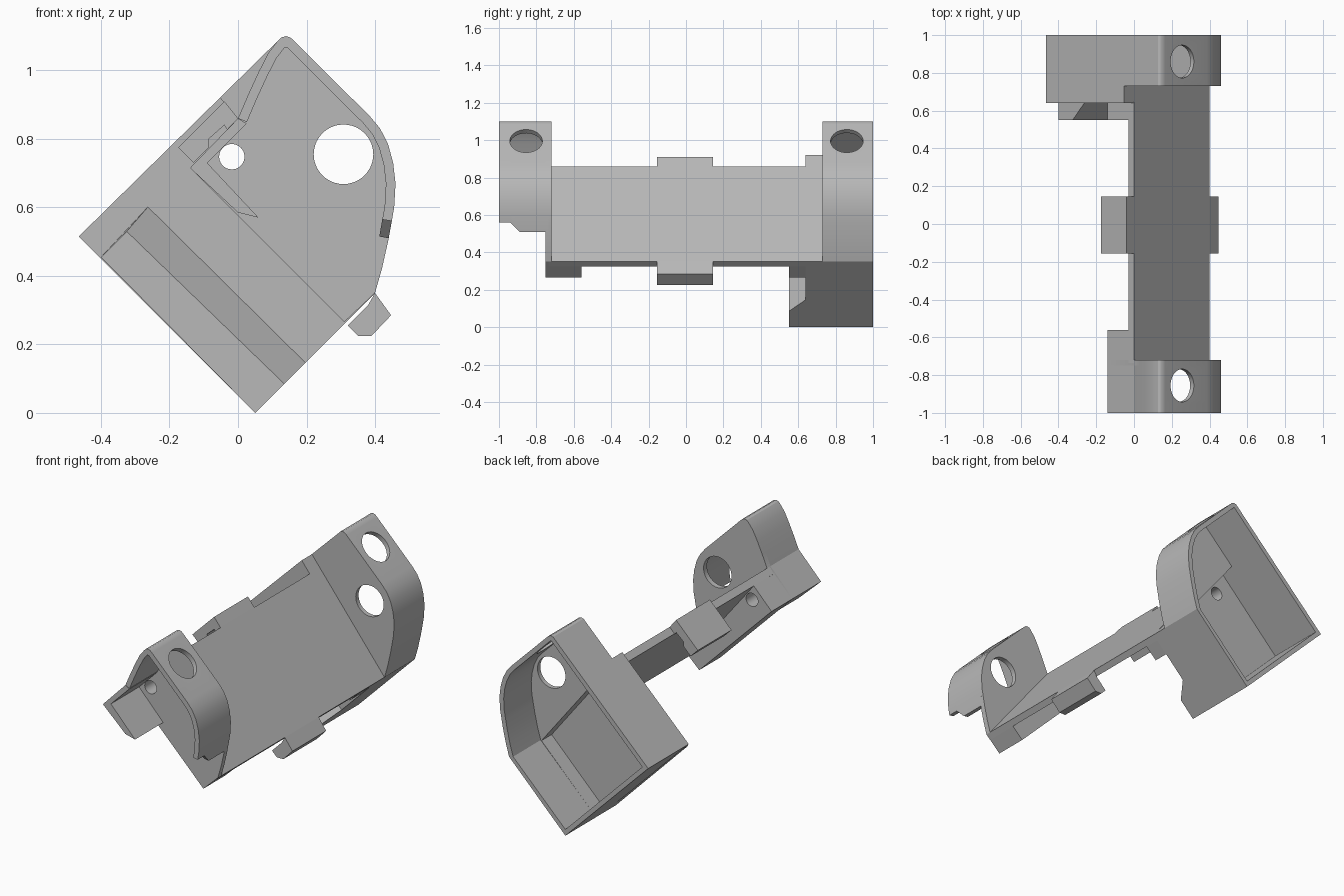
import bpy, bmesh, math
from mathutils import Vector

cube = bpy.data.objects.get("Cube")
if cube:
    bpy.data.objects.remove(cube)

grey = bpy.data.materials.new("plain grey")
grey.use_nodes = True
colour = (0.48, 0.48, 0.48, 1)
grey.diffuse_color = colour
grey.node_tree.nodes["Principled BSDF"].inputs["Base Color"].default_value = colour


def sweep(name, *sections):
    """Solid through (y, xz profile) sections, listed front to back."""
    bm = bmesh.new()
    rings = [[bm.verts.new((x, y, z)) for x, z in pts] for y, pts in sections]
    for a, b in zip(rings, rings[1:]):
        for i in range(len(a)):
            j = (i + 1) % len(a)
            bm.faces.new((a[i], a[j], b[j], b[i]))
    bm.faces.new(rings[0])
    bm.faces.new(rings[-1])
    bmesh.ops.recalc_face_normals(bm, faces=bm.faces)
    mesh = bpy.data.meshes.new(name)
    bm.to_mesh(mesh)
    bm.free()
    mesh.materials.append(grey)
    ob = bpy.data.objects.new(name, mesh)
    bpy.context.collection.objects.link(ob)
    return ob


def prism(name, pts, y0, y1):
    return sweep(name, (y0, pts), (y1, pts))


def drill(centre, radius, depth, axis):
    bpy.ops.mesh.primitive_cylinder_add(vertices=40, radius=radius, depth=depth, location=centre)
    ob = bpy.context.object
    ob.rotation_euler = Vector(axis).to_track_quat('Z', 'Y').to_euler()
    return ob


def activate(ob):
    bpy.ops.object.select_all(action='DESELECT')
    ob.select_set(True)
    bpy.context.view_layer.objects.active = ob


def cut(ob, cutter):
    cutter.hide_render = True
    mod = ob.modifiers.new("cut", 'BOOLEAN')
    mod.operation = 'DIFFERENCE'
    mod.solver = 'EXACT'
    mod.object = cutter
    activate(ob)
    bpy.ops.object.modifier_apply(modifier=mod.name)
    bpy.data.objects.remove(cutter)


def inset(pts, d):
    """Offset an open clockwise path to its right, with mitred corners."""
    out = []
    for i, p in enumerate(pts):
        p = Vector(p)
        dirs = []
        if i > 0:
            dirs.append((p - Vector(pts[i - 1])).normalized())
        if i < len(pts) - 1:
            dirs.append((Vector(pts[i + 1]) - p).normalized())
        normals = [Vector((t.y, -t.x)) for t in dirs]
        n = sum(normals, Vector((0, 0))).normalized()
        out.append(tuple(p + n * d / n.dot(normals[0])))
    return out


# Shared outline, clockwise: ridge, top slope and curved side
ridge = [(0.115, 1.085), (0.126, 1.096), (0.14, 1.1), (0.153, 1.096), (0.165, 1.085)]
side = [(0.385, 0.866), (0.415, 0.83), (0.438, 0.785), (0.453, 0.73), (0.46, 0.67),
        (0.456, 0.6), (0.447, 0.55)]
foot = [(0.438, 0.5), (0.42, 0.42), (0.4, 0.35)]
curve = ridge + side + foot
left_flank = [(0, 0.86), (0.03, 0.93), (0.06, 0.995), (0.088, 1.05)]

# Front end: wall, wrapped lip and corner block
front_wall = prism("front_wall", [(0.31, 0.265), (-0.14, 0.715)] + left_flank + curve, -0.75, -0.72)


def lip_profile(end):
    outer = left_flank + ridge + side[:-1] + [end]
    inner = inset(outer, 0.028)
    return outer + inner[::-1]


high, low = lip_profile((0.449, 0.56)), lip_profile((0.44, 0.51))
front_lip = sweep("front_lip", (-1, high), (-0.94, high), (-0.89, low), (-0.735, low))
corner_block = prism("corner_block", [(0, 0.86), (-0.14, 0.715), (0, 0.585), (0.06, 0.57),
                                      (-0.09, 0.73), (0.025, 0.845)], -1, -0.735)

# Sloping plate with a wedge under each end
plate = prism("plate", [(0, 0.86), (0.4, 0.35), (0.375, 0.325), (-0.03, 0.83)], -0.735, 0.645)
wedge = [(0, 0.86), (0.4, 0.35), (0.31, 0.265), (-0.14, 0.715)]
front_wedge = prism("front_wedge", wedge, -0.74, -0.56)
back_wedge = prism("back_wedge", wedge, 0.55, 0.645)

# Hooked clips at the middle of the plate
upper_clip = prism("upper_clip", [(-0.04, 0.91), (0, 0.86), (-0.03, 0.825), (-0.04, 0.84),
                                  (-0.085, 0.8), (-0.085, 0.775), (-0.13, 0.73),
                                  (-0.175, 0.775)], -0.155, 0.145)
lower_clip = prism("lower_clip", [(0.4, 0.35), (0.447, 0.285), (0.39, 0.225), (0.35, 0.225),
                                  (0.32, 0.255), (0.38, 0.315)], -0.155, 0.145)

# Back end: deep box, stepped above the plate and hollow towards the back
back_box = prism("back_box", curve + [(0.05, 0), (-0.465, 0.515)], 0.64, 1)
cut(back_box, prism("step_cutter", [(-0.055, 0.925), (0.4, 0.35), (0.7, 0.35),
                                    (0.7, 1.3), (-0.2, 1.3), (-0.2, 1.108)], 0.5, 0.73))
lower_corners = [(0.05, 0.035), (-0.428, 0.514)]
cut(back_box, prism("hollow_cutter", inset(curve, 0.026) + lower_corners, 0.755, 1.1))
cut(back_box, prism("pocket_cutter", [(-0.052, 0.89), (0.37, 0.355)] + lower_corners, 0.665, 0.8))

# Chamfered flange in front of the box
flange = sweep("flange",
               (0.55, [(-0.4, 0.455), (0.05, 0), (0.135, 0.085), (-0.325, 0.53)]),
               (0.645, [(-0.4, 0.455), (0.05, 0), (0.2, 0.15), (-0.26, 0.605)]))

# Round holes
for part in (front_wall, back_box):
    cut(part, drill((0.308, 0, 0.755), 0.087, 3, (0, 1, 0)))
for part in (front_wall, front_wedge, back_wedge, back_box):
    cut(part, drill((-0.018, 0, 0.748), 0.037, 3, (0, 1, 0)))
for part, y in ((front_lip, -0.855), (back_box, 0.86)):
    cut(part, drill((0.255, y, 0.995), 0.087, 0.16, (1, 0, 1)))

# Smooth the curved faces, keep the edges sharp
for part in (front_wall, front_lip, back_box, front_wedge, back_wedge):
    activate(part)
    bpy.ops.object.shade_smooth_by_angle(angle=math.radians(28))
